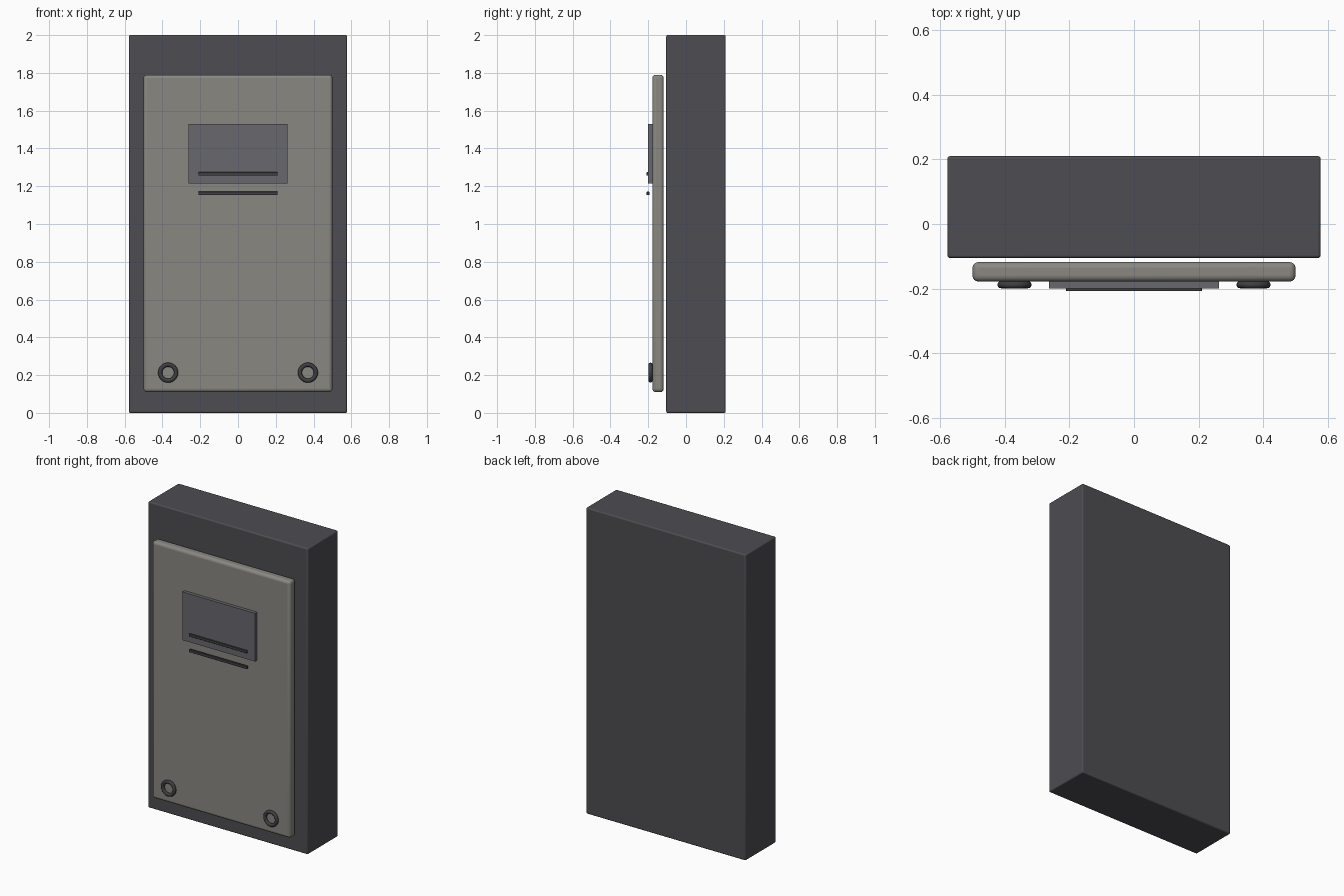
import bpy
import math

if "Cube" in bpy.data.objects:
    bpy.data.objects.remove(bpy.data.objects["Cube"])


def material(name, rgb):
    m = bpy.data.materials.new(name)
    m.diffuse_color = (*rgb, 1)
    m.use_nodes = True
    m.node_tree.nodes["Principled BSDF"].inputs["Base Color"].default_value = m.diffuse_color
    return m


DARK = material("dark_casing", (0.075, 0.075, 0.085))
PANEL = material("warm_grey", (0.25, 0.245, 0.22))
GLASS = material("screen_grey", (0.14, 0.14, 0.155))
TRIM = material("dark_trim", (0.05, 0.05, 0.055))


def box(name, lo, hi, mat, bevel=0, segments=3):
    """Axis-aligned box between two corners, with optional rounded edges."""
    bpy.ops.mesh.primitive_cube_add(
        size=1, location=[(a + b) / 2 for a, b in zip(lo, hi)])
    ob = bpy.context.object
    ob.name = name
    ob.scale = [b - a for a, b in zip(lo, hi)]
    bpy.ops.object.transform_apply(location=False, rotation=False, scale=True)
    ob.data.materials.append(mat)
    if bevel:
        mod = ob.modifiers.new("rounded_edges", 'BEVEL')
        mod.width = bevel
        mod.segments = segments
        bpy.ops.object.shade_smooth_by_angle()
    return ob


# Main casing
box("casing", (-0.578, -0.105, 0), (0.578, 0.21, 2), DARK, 0.008)

# Raised front panel, standing slightly off the casing
box("front_panel", (-0.5, -0.178, 0.11), (0.5, -0.118, 1.79), PANEL, 0.018, 4)

# Screen
box("screen", (-0.263, -0.2, 1.215), (0.263, -0.178, 1.53), GLASS)

# Thin slot bars on and below the screen
for name, z in (("upper_bar", 1.265), ("lower_bar", 1.162)):
    box(name, (-0.21, -0.208, z - 0.009), (0.21, -0.194, z + 0.009), TRIM, 0.002, 2)

# Ring buttons in the lower corners
for side, x in (("left", -0.37), ("right", 0.37)):
    bpy.ops.mesh.primitive_torus_add(
        major_segments=48, minor_segments=12, major_radius=0.042, minor_radius=0.011,
        location=(x, -0.188, 0.213), rotation=(math.pi / 2, 0, 0))
    ring = bpy.context.object
    ring.name = side + "_ring"
    ring.data.materials.append(TRIM)
    bpy.ops.object.shade_smooth()
